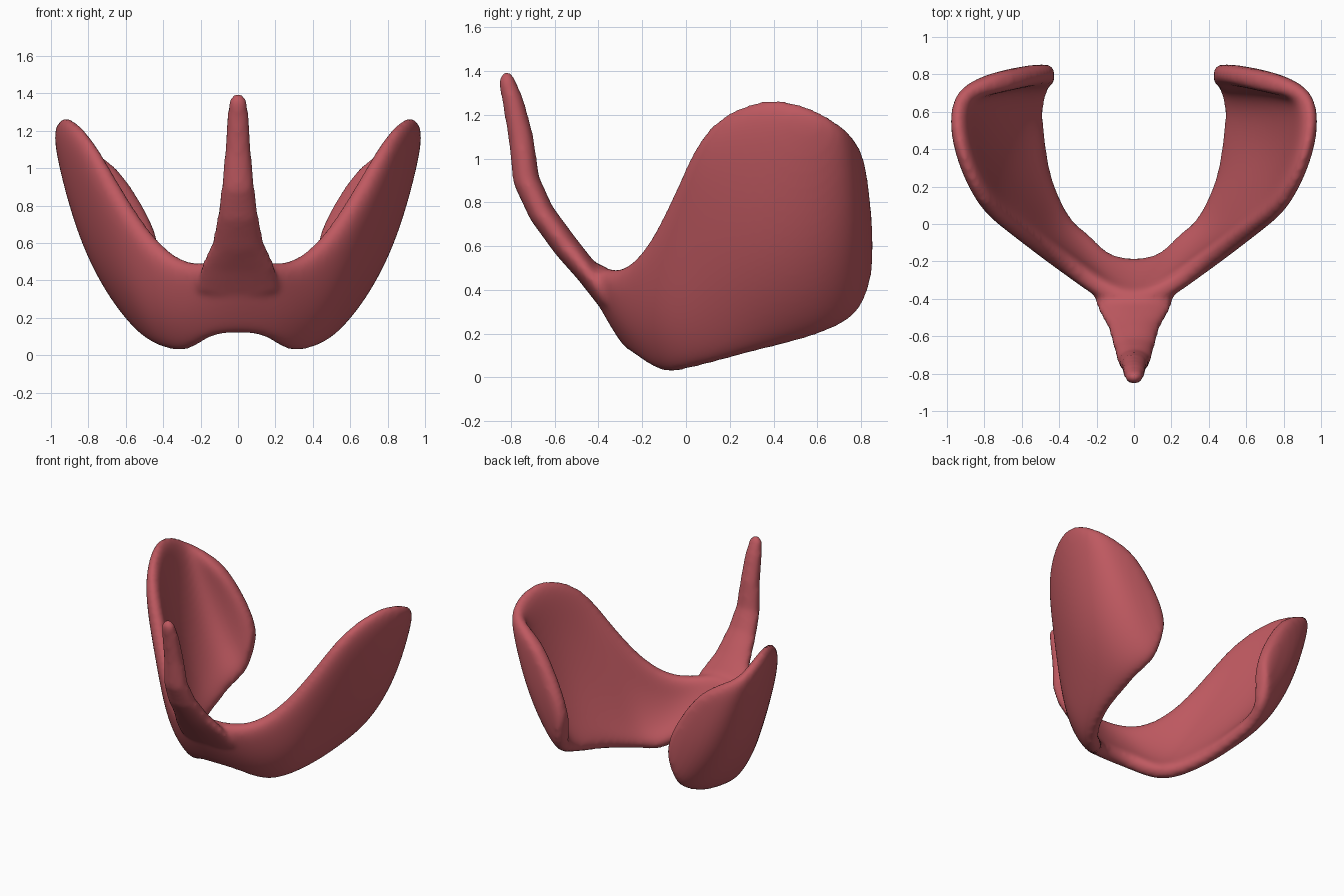
import bpy
import bmesh
import math
from mathutils import Vector

default_cube = bpy.data.objects.get("Cube")
if default_cube:
    bpy.data.objects.remove(default_cube, do_unlink=True)

# Single flesh colour
flesh = bpy.data.materials.new("muted_red")
flesh.use_nodes = True
colour = (0.52, 0.1, 0.118, 1)
flesh.diffuse_color = colour
flesh.node_tree.nodes["Principled BSDF"].inputs["Base Color"].default_value = colour


def make_object(name, bm):
    bmesh.ops.recalc_face_normals(bm, faces=bm.faces)
    mesh = bpy.data.meshes.new(name)
    bm.to_mesh(mesh)
    bm.free()
    mesh.materials.append(flesh)
    obj = bpy.data.objects.new(name, mesh)
    bpy.context.collection.objects.link(obj)
    return obj


def select_only(*objects):
    bpy.ops.object.select_all(action="DESELECT")
    for obj in objects:
        obj.select_set(True)
    bpy.context.view_layer.objects.active = objects[0]


def bridge_rings(bm, rings, closed):
    count = len(rings[0])
    for lower, upper in zip(rings, rings[1:]):
        for i in range(count if closed else count - 1):
            j = (i + 1) % count
            bm.faces.new((lower[i], lower[j], upper[j], upper[i]))


def column_points(top, middle, bottom, overhang=0.05):
    """Sample a smooth curve through three points, extended past both ends."""
    a, b, c = Vector(top), Vector(middle), Vector(bottom)
    extra = overhang / ((b - a).length + (c - b).length)
    for t in (-extra, 0.18, 0.5, 0.82, 1 + extra):
        yield (a * (1 - t) * (1 - 2 * t) + b * 4 * t * (1 - t)
               + c * t * (2 * t - 1))


# Curved sheet: centre bridge, side wall, then the flange turning inward.
# Each column lists its top, middle and bottom point.
columns = [
    ((0, -.42, .48), (0, -.34, .32), (0, -.24, .17)),
    ((.15, -.37, .45), (.16, -.3, .3), (.15, -.22, .16)),
    ((.3, -.26, .43), (.3, -.2, .22), (.26, -.1, .06)),
    ((.48, -.13, .57), (.47, -.08, .28), (.37, -.02, .07)),
    ((.66, 0, .87), (.58, .06, .4), (.44, .13, .1)),
    ((.79, .1, 1.1), (.68, .2, .5), (.49, .28, .14)),
    ((.9, .32, 1.22), (.77, .38, .56), (.51, .45, .18)),
    ((.95, .52, 1.21), (.8, .6, .61), (.53, .61, .23)),
    ((.93, .69, 1.13), (.74, .75, .66), (.5, .73, .29)),
    ((.8, .74, 1.08), (.59, .79, .7), (.46, .78, .36)),
    ((.61, .78, .96), (.45, .81, .7), (.42, .81, .52)),
]
bm = bmesh.new()
grid = [[bm.verts.new(p) for p in column_points(*c)] for c in columns]
bridge_rings(bm, grid, closed=False)
for vert in grid[0]:
    vert.co.x = 0
body = make_object("curved_lobes", bm)
mirror = body.modifiers.new("mirror", "MIRROR")
mirror.use_clip = True
solid = body.modifiers.new("thickness", "SOLIDIFY")
solid.thickness = 0.115
solid.offset = 0
subsurf = body.modifiers.new("rounding", "SUBSURF")
subsurf.levels = subsurf.render_levels = 3

# Upright front spire: y, z, half width, half thickness
spire_path = [
    (-.82, 1.4, .025, .02),
    (-.82, 1.36, .05, .038),
    (-.79, 1.26, .06, .05),
    (-.755, 1.1, .07, .058),
    (-.73, .9, .088, .062),
    (-.66, .75, .11, .06),
    (-.55, .6, .14, .06),
    (-.45, .48, .2, .055),
    (-.36, .35, .22, .045),
]
bm = bmesh.new()
rings = []
for i, (y, z, wide, thick) in enumerate(spire_path):
    before = spire_path[max(i - 1, 0)]
    after = spire_path[min(i + 1, len(spire_path) - 1)]
    along = Vector((0, after[0] - before[0], after[1] - before[1])).normalized()
    across = along.cross(Vector((1, 0, 0)))
    ring = []
    for step in range(16):
        angle = math.tau * step / 16
        offset = Vector((wide * math.cos(angle), 0, 0))
        offset += across * thick * math.sin(angle)
        ring.append(bm.verts.new(Vector((0, y, z)) + offset))
    rings.append(ring)
bridge_rings(bm, rings, closed=True)
bm.faces.new(rings[0])
bm.faces.new(rings[-1])
spire = make_object("front_spire", bm)

# Fuse both parts into one smooth organic surface
select_only(body, spire)
bpy.ops.object.convert(target="MESH")
select_only(body, spire)
bpy.ops.object.join()
remesh = body.modifiers.new("fuse", "REMESH")
remesh.mode = "VOXEL"
remesh.voxel_size = 0.018
remesh.use_smooth_shade = True
smooth = body.modifiers.new("soften", "SMOOTH")
smooth.factor = 0.5
smooth.iterations = 8
select_only(body)
bpy.ops.object.convert(target="MESH")
body.data.materials.clear()
body.data.materials.append(flesh)
bpy.ops.object.shade_smooth()
